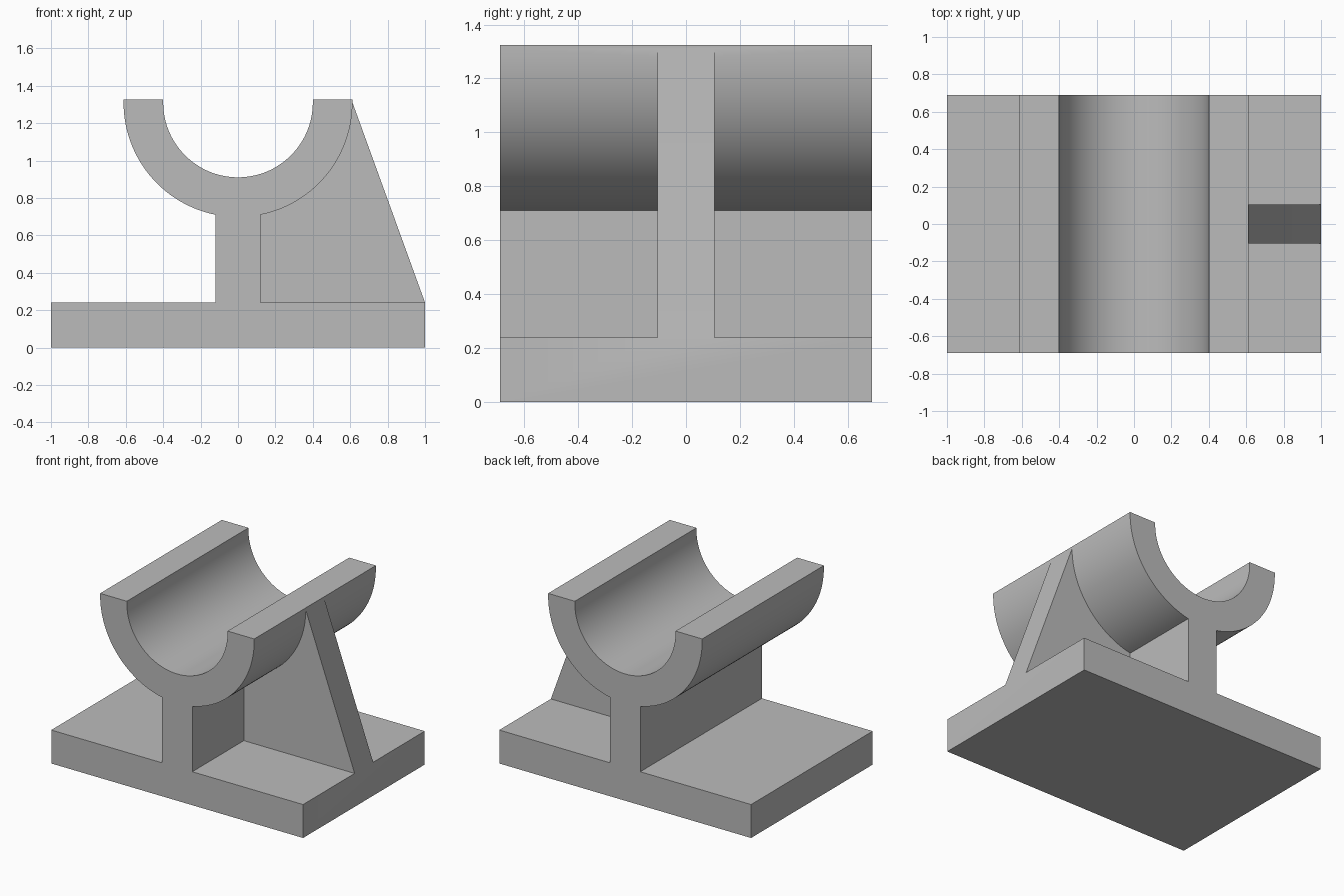
import bpy
import bmesh
from math import cos, sin, asin, pi, radians

cube = bpy.data.objects.get("Cube")
if cube:
    bpy.data.objects.remove(cube, do_unlink=True)

# Main dimensions
HALF_DEPTH, BASE_TOP, WEB = 0.69, 0.24, 0.12
AXIS_Z, TOP_Z = 1.31, 1.325
INNER, OUTER = 0.40, 0.612

grey = bpy.data.materials.new("plain grey")
grey.use_nodes = True
grey.diffuse_color = (0.5, 0.5, 0.5, 1)
grey.node_tree.nodes["Principled BSDF"].inputs["Base Color"].default_value = (0.5, 0.5, 0.5, 1)


def arc(radius, start, end, steps):
    """Points on a circle about the cradle axis, in the x-z plane."""
    angles = [start + (end - start) * i / steps for i in range(steps + 1)]
    return [(radius * cos(a), AXIS_Z + radius * sin(a)) for a in angles]


def extrude_profile(name, points, half_depth):
    """Solid made by extruding an x-z profile evenly along y."""
    bm = bmesh.new()
    face = bm.faces.new([bm.verts.new((x, -half_depth, z)) for x, z in points])
    moved = bmesh.ops.extrude_face_region(bm, geom=[face])["geom"]
    verts = [v for v in moved if isinstance(v, bmesh.types.BMVert)]
    bmesh.ops.translate(bm, verts=verts, vec=(0, 2 * half_depth, 0))
    bmesh.ops.recalc_face_normals(bm, faces=bm.faces)
    mesh = bpy.data.meshes.new(name)
    bm.to_mesh(mesh)
    bm.free()
    mesh.materials.append(grey)
    obj = bpy.data.objects.new(name, mesh)
    bpy.context.collection.objects.link(obj)
    return obj


# Base plate, web and open half-round cradle as one cast profile
web_angle = -pi / 2 + asin(WEB / OUTER)
right_side = [(1, 0), (1, BASE_TOP), (WEB, BASE_TOP)]
right_side += arc(OUTER, web_angle, 0, 28) + [(OUTER, TOP_Z), (INNER, TOP_Z)]
left_side = [(-x, z) for x, z in reversed(right_side)]
bore = arc(INNER, 0, -pi, 64)
bracket = extrude_profile("cradle_bracket", right_side + bore + left_side, HALF_DEPTH)

# Sloping rib on one side, sunk into the casting so that they join cleanly
rib_points = arc(0.5, 0, radians(-80), 16)
rib_points += [(0.05, 0.2), (0.95, 0.2), (1, BASE_TOP), (OUTER, AXIS_Z)]
rib = extrude_profile("support_rib", rib_points, 0.105)

# Fuse the rib to the casting
fuse = bracket.modifiers.new("fuse_rib", "BOOLEAN")
fuse.operation = "UNION"
fuse.solver = "EXACT"
fuse.object = rib
bpy.ops.object.select_all(action="DESELECT")
bracket.select_set(True)
bpy.context.view_layer.objects.active = bracket
bpy.ops.object.modifier_apply(modifier=fuse.name)
bpy.data.objects.remove(rib, do_unlink=True)

# Smooth bore and underside with crisp corners
bpy.ops.object.shade_smooth_by_angle(angle=radians(30))
